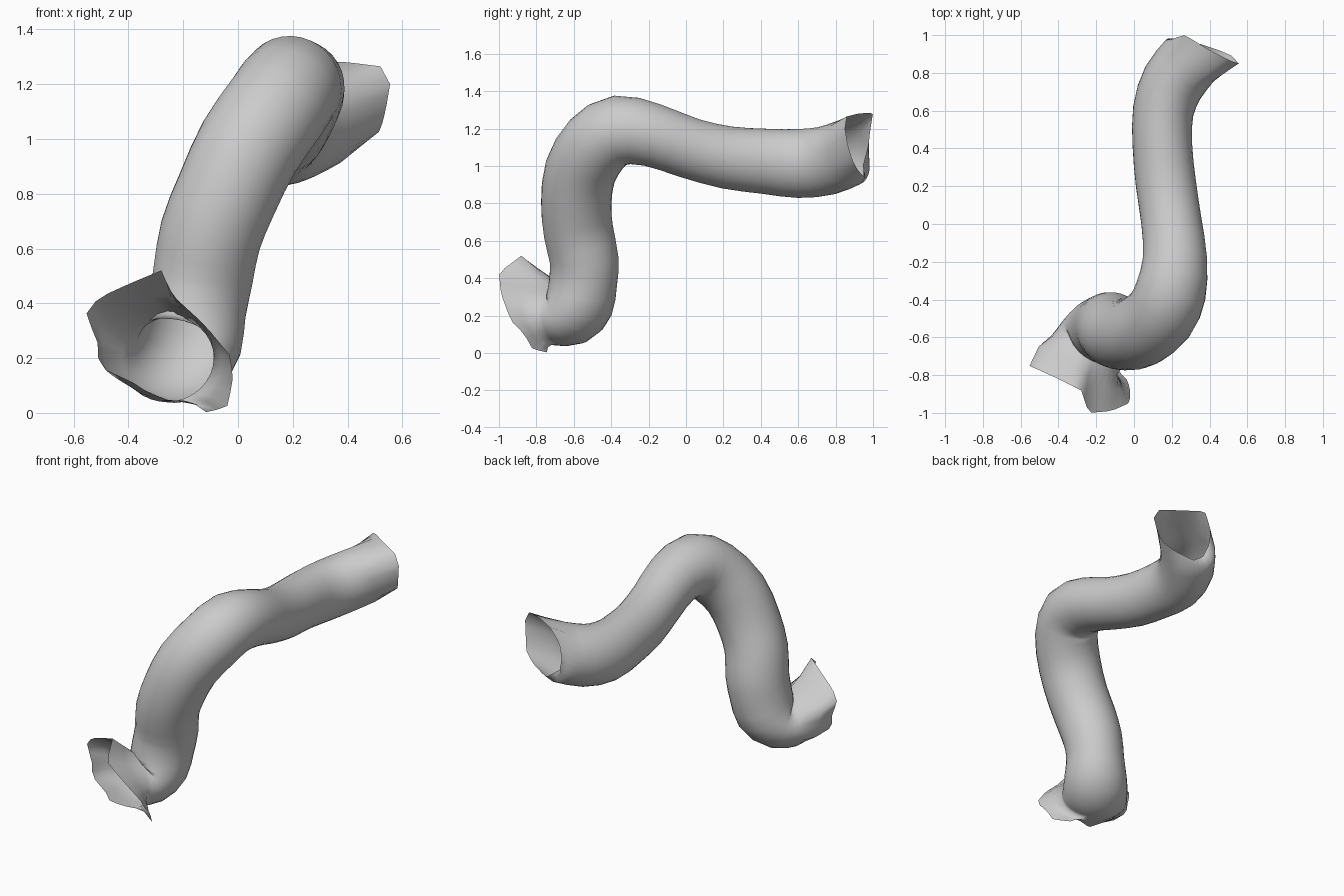
import bpy, math
from mathutils import Vector

if "Cube" in bpy.data.objects:
    bpy.data.objects.remove(bpy.data.objects["Cube"])

SIDES = 32

# Tube centre line: x, y, z, radius, sideways widening
PATH = [
    (-.255, -.685, .195, .155, 1.3), (-.21, -.62, .20, .162, 1.22), (-.17, -.57, .265, .18, 1.06),
    (-.15, -.55, .38, .185, .96), (-.128, -.545, .50, .187, .97), (-.10, -.575, .65, .187, 1),
    (-.04, -.587, .80, .188, 1), (.04, -.565, .97, .192, 1), (.14, -.48, 1.115, .192, 1),
    (.195, -.355, 1.19, .188, 1), (.217, -.18, 1.165, .17, 1), (.197, .02, 1.095, .163, .98),
    (.168, .22, 1.045, .168, .95), (.15, .42, 1.025, .175, .9), (.155, .60, 1.013, .185, .87),
    (.207, .75, 1.028, .185, .91), (.295, .865, 1.07, .18, .93),
]
# Ragged rims of the two open ends
LOWER_RIM = [
    (-.28, -.88, .52), (-.24, -1.0, .43), (-.12, -.99, .32), (-.03, -.95, .21),
    (-.02, -.92, .15), (-.02, -.87, .11), (-.04, -.82, .02), (-.13, -.73, .0),
    (-.16, -.75, .045), (-.25, -.77, .045), (-.34, -.83, .08), (-.35, -.81, .095),
    (-.51, -.76, .17), (-.51, -.76, .25), (-.555, -.75, .36), (-.51, -.77, .42),
    (-.40, -.82, .47),
]
UPPER_RIM = [
    (.555, .85, 1.20), (.52, .86, 1.265), (.40, .92, 1.28), (.27, 1.0, 1.285),
    (.215, .985, 1.19), (.21, .97, 1.09), (.24, .945, 1.0), (.33, .96, .935),
    (.45, .92, .975), (.52, .89, 1.03), (.54, .865, 1.11),
]


def catmull(p, i, t):
    a, b, c, d = (p[max(0, min(len(p) - 1, i + k))] for k in (-1, 0, 1, 2))
    return (2 * b + (c - a) * t + (2 * a - 5 * b + 4 * c - d) * t * t
            + (3 * b - a - 3 * c + d) * t ** 3) / 2


def resample_loop(points, count):
    pts = [Vector(p) for p in points]
    pts.append(pts[0])
    lens = [(b - a).length for a, b in zip(pts, pts[1:])]
    out = []
    for k in range(count):
        s, i = sum(lens) * k / count, 0
        while s > lens[i]:
            s -= lens[i]
            i += 1
        out.append(pts[i].lerp(pts[i + 1], s / lens[i]))
    return out


def matched_rim(points, ring):
    # rotate / reverse the rim so that it lines up with the tube ring
    rim = resample_loop(points, len(ring))
    options = [r[k:] + r[:k] for r in (rim, rim[::-1]) for k in range(len(ring))]
    return min(options, key=lambda o: sum((a - b).length_squared for a, b in zip(o, ring)))


# Sweep oval rings along the smoothed centre line
keys = [Vector(p) for p in PATH]
samples = [catmull(keys, i, t) for i in range(len(keys) - 1) for t in (0, .5)] + [keys[-1]]
centres = [Vector(s[:3]) for s in samples]
rings, side = [], Vector((1, 0, 0))
for i, c in enumerate(centres):
    tangent = (centres[min(i + 1, len(centres) - 1)] - centres[max(i - 1, 0)]).normalized()
    side = (side - tangent * side.dot(tangent)).normalized()
    up = tangent.cross(side)
    radius, widen = samples[i][3], samples[i][4]
    rings.append([c + radius * (side * widen * math.cos(a) + up * math.sin(a))
                  for a in (2 * math.pi * k / SIDES for k in range(SIDES))])

# Flare the ends out to the rims, bulging the left wall of the lower mouth
low, high = matched_rim(LOWER_RIM, rings[0]), matched_rim(UPPER_RIM, rings[-1])
left = Vector((-.8, .6, 0))
low_mid = [a.lerp(b, .5) + left * .15 * max(0, (a - centres[0]).dot(left))
           for a, b in zip(rings[0], low)]
rings = [low, low_mid] + rings + [high]

verts = [v for r in rings for v in r]
faces = [(i * SIDES + k, i * SIDES + (k + 1) % SIDES,
          (i + 1) * SIDES + (k + 1) % SIDES, (i + 1) * SIDES + k)
         for i in range(len(rings) - 1) for k in range(SIDES)]
mesh = bpy.data.meshes.new("bent_tube")
mesh.from_pydata(verts, [], faces)
mesh.shade_smooth()
tube = bpy.data.objects.new("bent_tube", mesh)
bpy.context.collection.objects.link(tube)
